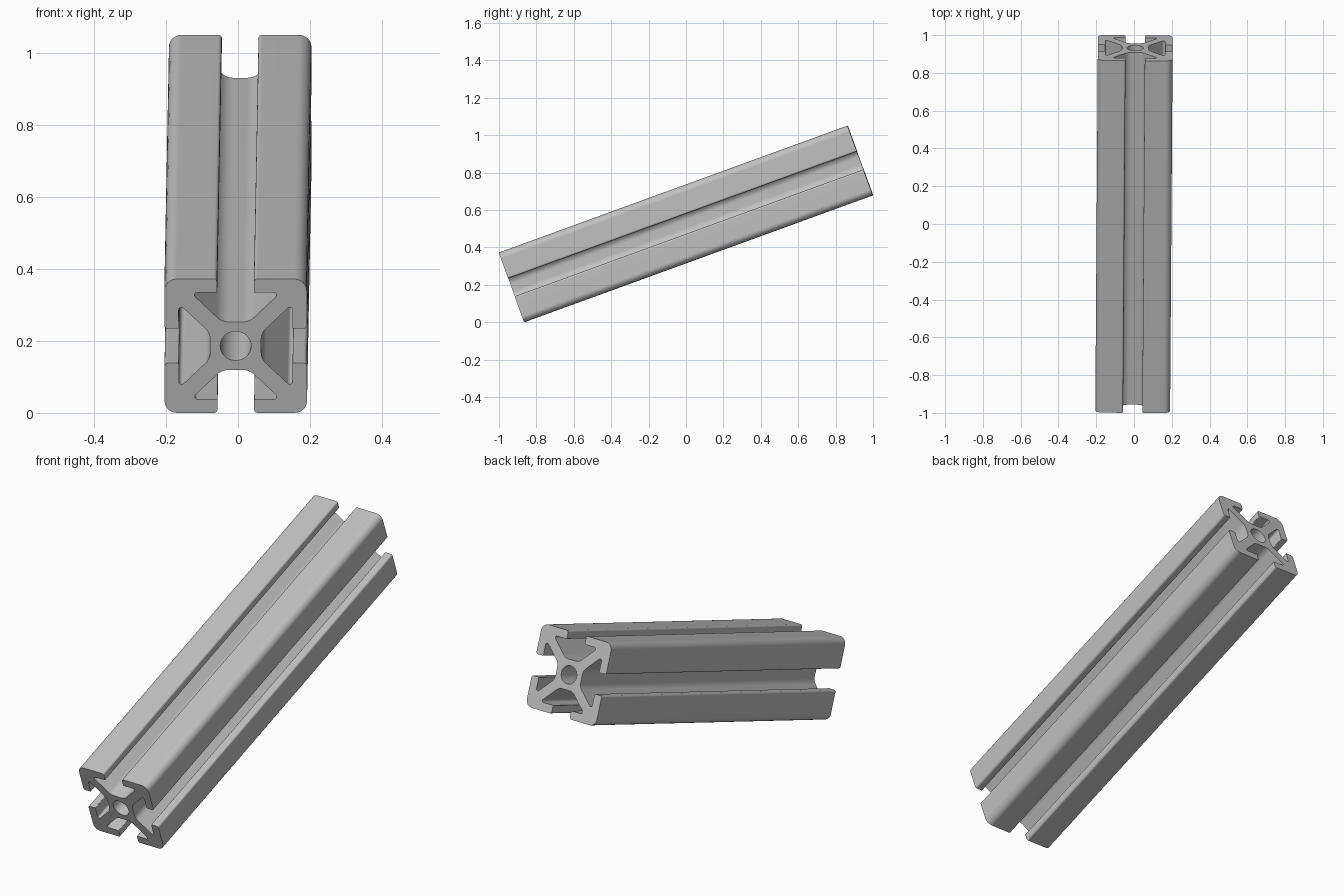
import bpy
import bmesh
import math
from mathutils import Vector, Matrix

default = bpy.data.objects.get("Cube")
if default:
    bpy.data.objects.remove(default, do_unlink=True)

LENGTH, HALF = 1.984, 0.198
TILT, YAW = math.radians(20), math.radians(-0.4)
BORE = 0.043

# Plain aluminium colour
metal = bpy.data.materials.new("grey_aluminium")
metal.use_nodes = True
colour = (0.53, 0.53, 0.53, 1)
metal.diffuse_color = colour
metal.node_tree.nodes["Principled BSDF"].inputs["Base Color"].default_value = colour


def fillet(before, corner, after, radius, steps):
    """Points of an arc rounding one corner."""
    a, b = (before - corner).normalized(), (after - corner).normalized()
    half = a.angle(b) / 2
    centre = corner + (a + b).normalized() * radius / math.sin(half)
    start = corner + a * radius / math.tan(half) - centre
    sweep = math.pi - 2 * half
    if a.x * b.y - a.y * b.x > 0:
        sweep = -sweep
    return [centre + Matrix.Rotation(sweep * i / steps, 2) @ start
            for i in range(steps + 1)]


# One side of the section: lip, undercut, diagonal web, core (x, z, radius)
lip = [(-0.051, HALF, 0.01), (-0.051, 0.158, 0.003),
       (-0.125, 0.158, 0.008), (-0.038, 0.071, 0.045)]
side = [(-HALF, HALF, 0.035)] + lip + [(-x, z, r) for x, z, r in reversed(lip)]

# Repeat the side around the four faces
corners = []
for quarter in range(4):
    turn = Matrix.Rotation(-quarter * math.pi / 2, 2)
    corners += [(turn @ Vector((x, z)), r) for x, z, r in side]

outline = []
for i, (point, radius) in enumerate(corners):
    following = corners[(i + 1) % len(corners)][0]
    outline += fillet(corners[i - 1][0], point, following, radius, 6)

bore = [Matrix.Rotation(math.tau * i / 40, 2) @ Vector((BORE, 0)) for i in range(40)]

# Fill the section around the centre bore and extrude it lengthwise
bm = bmesh.new()
edges = []
for loop in (outline, bore):
    verts = [bm.verts.new((p.x, -LENGTH / 2, p.y)) for p in loop]
    edges += [bm.edges.new((verts[i - 1], verts[i])) for i in range(len(verts))]
bmesh.ops.triangle_fill(bm, use_beauty=True, edges=edges)
result = bmesh.ops.extrude_face_region(bm, geom=bm.faces[:], use_keep_orig=True)
moved = [g for g in result["geom"] if isinstance(g, bmesh.types.BMVert)]
bmesh.ops.translate(bm, verts=moved, vec=(0, LENGTH, 0))
bmesh.ops.recalc_face_normals(bm, faces=bm.faces[:])

mesh = bpy.data.meshes.new("slotted_rail")
bm.to_mesh(mesh)
bm.free()
mesh.materials.append(metal)
rail = bpy.data.objects.new("slotted_rail", mesh)
bpy.context.collection.objects.link(rail)

# Lean the rail upward toward the back
rail.rotation_euler = (TILT, 0, YAW)
rail.location.z = LENGTH / 2 * math.sin(TILT) + HALF * math.cos(TILT)

# Smooth fillets, crisp ends
bpy.ops.object.select_all(action="DESELECT")
rail.select_set(True)
bpy.context.view_layer.objects.active = rail
bpy.ops.object.shade_smooth_by_angle(angle=math.radians(30))
weighted = rail.modifiers.new("flat_sides", "WEIGHTED_NORMAL")
weighted.keep_sharp = True
